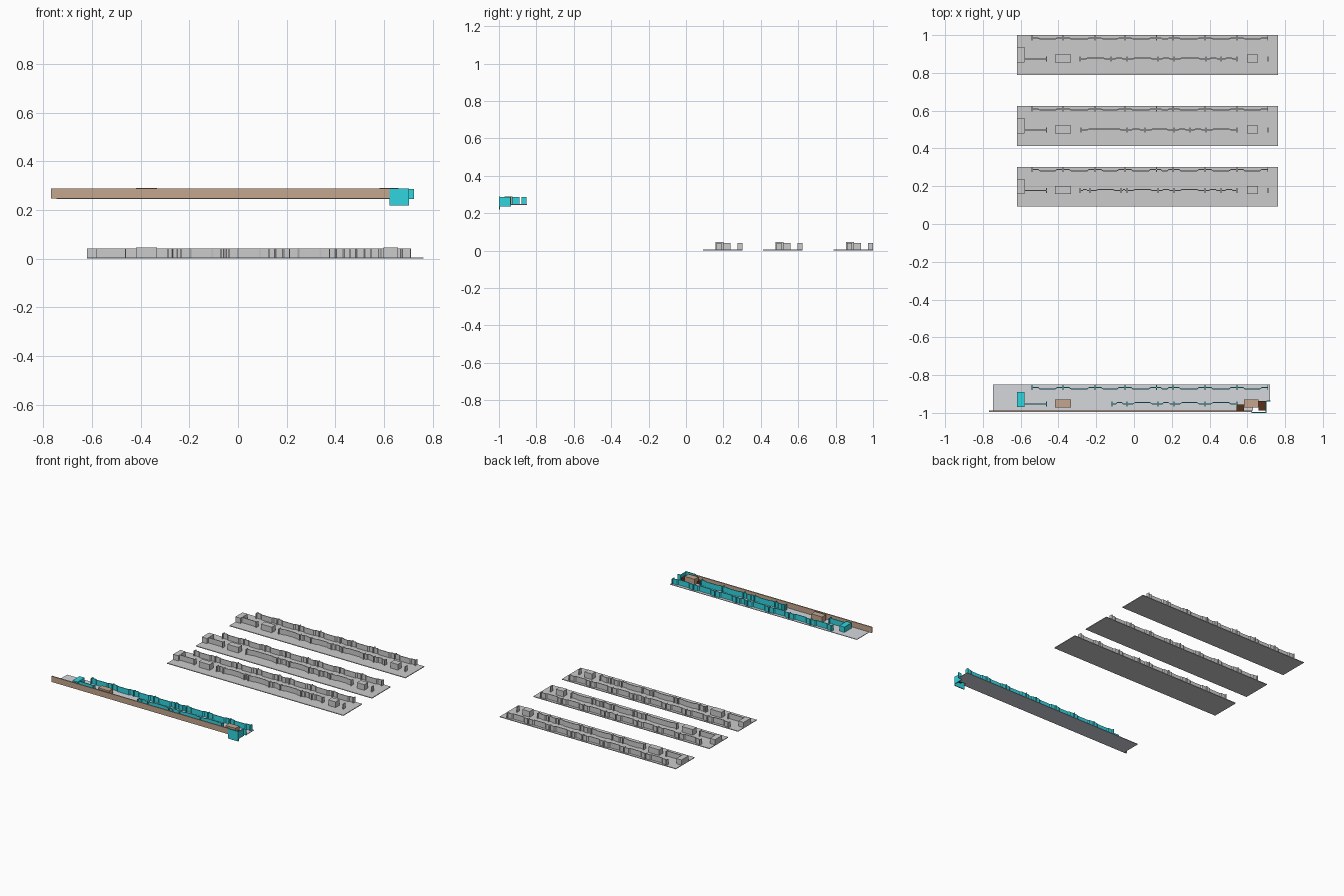
import bpy
import bmesh

if "Cube" in bpy.data.objects:
    bpy.data.objects.remove(bpy.data.objects["Cube"])


def material(name, rgb):
    m = bpy.data.materials.new(name)
    m.diffuse_color = (*rgb, 1)
    m.use_nodes = True
    m.node_tree.nodes["Principled BSDF"].inputs["Base Color"].default_value = m.diffuse_color
    return m


TEAL = material("teal", (0.03, 0.66, 0.74))
TAN = material("tan", (0.55, 0.38, 0.27))
BROWN = material("dark_brown", (0.10, 0.03, 0.012))
PALE = material("pale_floor", (0.66, 0.68, 0.72))


def prism(bm, pts, z0, z1):
    """Closed prism over a counter-clockwise outline."""
    low = [bm.verts.new((x, y, z0)) for x, y in pts]
    top = [bm.verts.new((x, y, z1)) for x, y in pts]
    n = len(pts)
    bm.faces.new(low[::-1])
    bm.faces.new(top)
    for i in range(n):
        j = (i + 1) % n
        bm.faces.new((low[i], low[j], top[j], top[i]))


def rect(x0, x1, y0, y1):
    return [(x0, y0), (x1, y0), (x1, y1), (x0, y1)]


def strip(path, t=0.005):
    """Outline of a thin wall following a path in +x."""
    return [(x, y - t / 2) for x, y in path] + [(x, y + t / 2) for x, y in reversed(path)]


def build(name, outlines, z0, z1, mat=None):
    bm = bmesh.new()
    for o in outlines:
        prism(bm, o, z0, z1)
    bmesh.ops.recalc_face_normals(bm, faces=bm.faces[:])
    me = bpy.data.meshes.new(name)
    bm.to_mesh(me)
    bm.free()
    ob = bpy.data.objects.new(name, me)
    bpy.context.collection.objects.link(ob)
    if mat:
        me.materials.append(mat)
    return ob


def wall_row(posts, y, bend, depth=0.026):
    """Cross posts joined by panels that bow sideways between them."""
    out = [rect(x - 0.0025, x + 0.0025, y - depth / 2, y + depth / 2) for x in posts]
    for a, b in zip(posts, posts[1:]):
        a, b = a + 0.0025, b - 0.0025
        e = min(0.03, (b - a) * 0.25)
        out.append(strip([(a, y), (a + e, y), (a + e * 1.3, y + bend),
                          (b - e * 1.3, y + bend), (b - e, y), (b, y)]))
    return out


BACK = [-0.54, -0.375, -0.206, -0.048, 0.12, 0.206, 0.376, 0.545, 0.708]
H = 0.043


def fittings(tag, mid, y_back, y_mid, z, mat=None, block_mat=None, blocks=((-0.418, -0.333), (0.598, 0.656)),
             last_post=True):
    build(tag + "_back_wall", wall_row(BACK, y_back, -0.007), z, z + H - 0.003, mat)
    build(tag + "_middle_wall", wall_row(mid, y_mid, 0.006), z, z + H - 0.003, mat)
    stub = [strip([(-0.58, y_mid), (-0.463, y_mid)]),
            rect(-0.465, -0.46, y_mid - 0.013, y_mid + 0.013)]
    if last_post:
        stub.append(rect(0.706, 0.711, y_mid - 0.013, y_mid + 0.013))
    build(tag + "_short_wall", stub, z, z + H - 0.003, mat)
    build(tag + "_end_block", [rect(-0.62, -0.58, y_mid - 0.018, y_mid + 0.062)], z, z + H - 0.003, mat)
    build(tag + "_core_blocks", [rect(a, b, y_mid - 0.019, y_mid + 0.024) for a, b in blocks],
          z, z + H, block_mat)


# Three grey floors, differing only in their middle walls
floors = {
    "far_floor": (1.0, [-0.286, -0.122, -0.037, 0.127, 0.212, 0.381, 0.46, 0.545]),
    "centre_floor": (0.624, [-0.28, -0.037, 0.058, 0.212, 0.296, 0.381, 0.545]),
    "near_floor": (0.303, [-0.286, -0.233, -0.069, -0.037, 0.127, 0.212, 0.376, 0.46, 0.545]),
}
for tag, (top, mid) in floors.items():
    build(tag + "_slab", [rect(-0.62, 0.762, top - 0.211, top)], 0, 0.005)
    fittings(tag, mid, top - 0.0145, top - 0.126, 0.002)

# Raised coloured floor, notched at the entrance corner
Z = 0.245
build("entrance_slab", [[(-0.746, -0.988), (0.63, -0.988), (0.63, -0.967), (0.698, -0.967),
                         (0.698, -0.936), (0.72, -0.936), (0.72, -0.85), (-0.746, -0.85)]],
      Z, Z + 0.004, PALE)
fittings("entrance", [-0.116, -0.037, 0.127, 0.212, 0.376, 0.545], -0.866, -0.952, Z + 0.002,
         TEAL, TAN, ((-0.418, -0.333), (0.582, 0.66)), False)

# Long front wall and entrance panels
build("front_wall", [rect(-0.767, 0.624, -0.995, -0.987)], Z + 0.002, 0.288, TAN)
build("entrance_front_panel", [rect(0.622, 0.702, -1.0, -0.994)], 0.219, 0.289, TEAL)
build("entrance_side_panel", [rect(0.697, 0.702, -0.994, -0.936)], 0.235, 0.287, TEAL)
build("entrance_return_wall", [rect(0.702, 0.722, -0.94, -0.935)], Z, 0.287, TEAL)

# Dark stair blocks beside the core
build("stair_blocks", [rect(0.542, 0.582, -0.987, -0.955), rect(0.66, 0.697, -0.987, -0.938)],
      Z + 0.002, Z + 0.02, BROWN)
